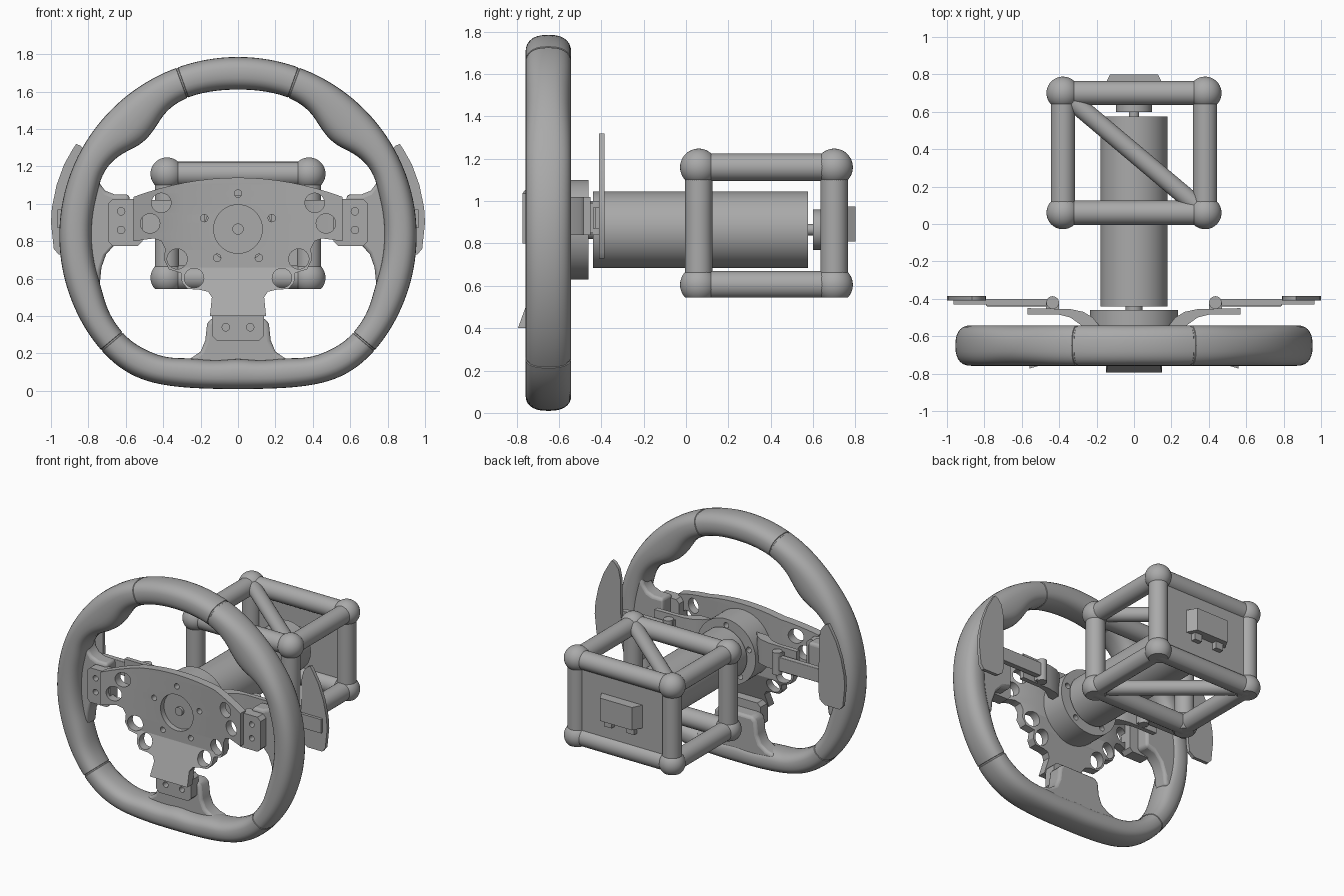
import bpy, bmesh, math
from mathutils import Vector, Matrix

cube = bpy.data.objects.get("Cube")
if cube:
    bpy.data.objects.remove(cube, do_unlink=True)

grey = bpy.data.materials.new("neutral grey")
grey.use_nodes = True
grey.diffuse_color = (0.4, 0.4, 0.4, 1)
grey.node_tree.nodes["Principled BSDF"].inputs["Base Color"].default_value = (0.4, 0.4, 0.4, 1)
parts = []
AXIS = 0.865          # height of the steering axis
SIDES = (("left", 1), ("right", -1))


def add(name, bm, bevel=0):
    bmesh.ops.recalc_face_normals(bm, faces=bm.faces[:])
    me = bpy.data.meshes.new(name)
    bm.to_mesh(me)
    bm.free()
    me.materials.clear()
    me.materials.append(grey)
    ob = bpy.data.objects.new(name, me)
    bpy.context.collection.objects.link(ob)
    parts.append(ob)
    if bevel:
        mod = ob.modifiers.new("bevel", 'BEVEL')
        mod.width, mod.segments, mod.limit_method = bevel, 3, 'ANGLE'
        mod.angle_limit = 0.7
    return ob


def rod(name, p, q, r, r2=None, seg=48, cut=None):
    p, q = Vector(p), Vector(q)
    bm = bmesh.new()
    turn = (q - p).to_track_quat('Z', 'Y').to_matrix().to_4x4()
    bmesh.ops.create_cone(bm, cap_ends=True, segments=seg, radius1=r, radius2=r2 or r,
                          depth=(q - p).length, matrix=Matrix.Translation((p + q) / 2) @ turn)
    return add(name, flat_cut(bm, cut))


def flat_cut(bm, z):
    # slice off everything below z and close the opening
    if z is not None:
        bmesh.ops.bisect_plane(bm, geom=bm.verts[:] + bm.edges[:] + bm.faces[:],
                               plane_co=(0, 0, z), plane_no=(0, 0, 1), clear_inner=True)
        bmesh.ops.holes_fill(bm, edges=[e for e in bm.edges if e.is_boundary])
    return bm


def box(name, lo, hi, bevel=0):
    bm = bmesh.new()
    bmesh.ops.create_cube(bm, size=1)
    for v in bm.verts:
        v.co = [(a + b) / 2 + c * (b - a) for a, b, c in zip(lo, hi, v.co)]
    return add(name, bm, bevel)


def circle(x, z, r, n=32):
    return [(x + r * math.cos(k * math.tau / n), z + r * math.sin(k * math.tau / n)) for k in range(n)]


def sheet(loops, y0, y1):
    # filled outline with holes in the xz plane, thickened from y0 to y1
    cu = bpy.data.curves.new("outline", 'CURVE')
    cu.dimensions, cu.fill_mode, cu.extrude = '2D', 'BOTH', (y1 - y0) / 2
    for loop in loops:
        sp = cu.splines.new('POLY')
        sp.points.add(len(loop) - 1)
        for pt, (x, z) in zip(sp.points, loop):
            pt.co = (x, z, 0, 1)
        sp.use_cyclic_u = True
    tmp = bpy.data.objects.new("outline", cu)
    bpy.context.collection.objects.link(tmp)
    me = bpy.data.meshes.new_from_object(tmp.evaluated_get(bpy.context.evaluated_depsgraph_get()))
    bm = bmesh.new()
    bm.from_mesh(me)
    bpy.data.objects.remove(tmp)
    bpy.data.curves.remove(cu)
    bpy.data.meshes.remove(me)
    bmesh.ops.remove_doubles(bm, verts=bm.verts[:], dist=1e-5)
    for v in bm.verts:
        v.co = (v.co.x, (y0 + y1) / 2 - v.co.z, v.co.y)
    return bm


def mirrored(half):
    return half + [(-x, z) for x, z in reversed(half) if x > 0]


# Rim: swept section between an outer and an inner radius, with shallow seam grooves
RIM_Z, RIM_Y = 0.83, -0.65
INNER = [(0, .78), (20, .787), (29, .772), (40, .712), (48, .712), (56, .768), (65, .797), (72, .785),
         (110, .78), (122, .805), (134, .806), (148, .763), (159, .70), (180, .655)]


def inner_raw(a):
    a = min(abs(a), 360 - abs(a))
    for (a0, r0), (a1, r1) in zip(INNER, INNER[1:]):
        if a <= a1:
            return r0 + (r1 - r0) * (a - a0) / (a1 - a0)
    return INNER[-1][1]


def inner(a):
    return sum(inner_raw(a + d) for d in range(-4, 5)) / 9


def outer(a):
    drop = -math.cos(math.radians(a))
    if drop <= 0.05:
        return 0.955
    return (0.955 ** -13 + (RIM_Z / drop) ** -13) ** (-1 / 13)


SEAMS = (20, 130, 230, 340)
angles = sorted(set(range(0, 360, 2)) | {s + d for s in SEAMS for d in (-.4, -.25, .25, .4)})
bm = bmesh.new()
rings = []
for a in angles:
    ro, ri = outer(a), inner(a)
    k = 0.96 if any(abs(a - s) < 0.3 for s in SEAMS) else 1
    sn, cs = math.sin(math.radians(a)), math.cos(math.radians(a))
    ring = []
    for j in range(28):
        c, s = math.cos(j * math.tau / 28), math.sin(j * math.tau / 28)
        c, s = (math.copysign(abs(t) ** 0.8, t) for t in (c, s))
        r = (ro + ri) / 2 + k * c * (ro - ri) / 2
        ring.append(bm.verts.new((r * sn, RIM_Y + k * s * 0.108, RIM_Z + r * cs)))
    rings.append(ring)
for i, ring in enumerate(rings):
    nxt = rings[(i + 1) % len(rings)]
    for j in range(28):
        m = (j + 1) % 28
        bm.faces.new((ring[j], ring[m], nxt[m], nxt[j]))
add("rim", bm)

# Lugs that carry the spokes inside the rim
side_lug = [(.58, 1.05), (.66, 1.05), (.71, 1.07), (.74, 1.11), (.75, 1.17), (.84, 1.17), (.84, .56),
            (.74, .56), (.73, .66), (.705, .73), (.66, .78), (.58, .8)]
for side, s in SIDES:
    add(side + "_rim_lug", sheet([[(s * x, z) for x, z in side_lug]], -.67, -.56), .02)
low_lug = [(.14, .39), (.165, .36), (.175, .27), (.2, .21), (.25, .175), (.31, .16), (.31, .08)]
add("lower_rim_lug", sheet([mirrored(low_lug)], -.67, -.555), .02)

# Spoke plate, bent forward toward its three ends
top = [(x * .07, 1.14 - .33 * (x * .07) ** 2) for x in range(9)]
half = top + [(.56, .8), (.45, .815), (.41, .8), (.39, .76), (.395, .7), (.37, .65), (.305, .63),
              (.3, .58), (.27, .545), (.2, .54), (.16, .53), (.14, .5), (.15, .4)]
holes = [circle(s * x, z, r) for s in (1, -1) for x, z, r in
         ((.41, 1.005, .052), (.47, .895, .052), (.325, .705, .054), (.235, .603, .052))]
bolt_spots = [(.19 * math.sin(k * math.tau / 5), AXIS + .19 * math.cos(k * math.tau / 5)) for k in range(5)]
bolt_holes = [circle(x, z, .02, 16) for x, z in bolt_spots]
bm = sheet([mirrored(half), circle(0, AXIS, .13, 48)] + holes + bolt_holes, -.70, -.64)
for co, no in (((.3, 0, 0), (1, 0, 0)), ((-.3, 0, 0), (1, 0, 0)), ((0, 0, .66), (0, 0, 1))):
    bmesh.ops.bisect_plane(bm, geom=bm.verts[:] + bm.edges[:] + bm.faces[:], plane_co=co, plane_no=no)
for v in bm.verts:
    v.co.y -= .28 * max(0, abs(v.co.x) - .3) + .36 * max(0, .66 - v.co.z)
add("spoke_plate", bm)


# Recessed bolt tabs at the spoke ends
def tab(name, x0, x1, z0, z1, spots):
    c = .025
    loop = [(x0 + c, z0), (x1 - c, z0), (x1, z0 + c), (x1, z1 - c), (x1 - c, z1), (x0 + c, z1),
            (x0, z1 - c), (x0, z0 + c)]
    add(name, sheet([loop] + [circle(x, z, .02, 16) for x, z in spots], -.735, -.65))


for side, s in SIDES:
    x0, x1 = sorted((s * .51, s * .695))
    tab(side + "_tab", x0, x1, .775, 1.025, [(s * .625, .96), (s * .625, .86)])
tab("lower_tab", -.14, .14, .27, .45, [(-.065, .34), (.065, .34)])

# Hub and shaft
add("hub", sheet([circle(0, AXIS, .235, 64)] + bolt_holes, -.66, -.46))
rod("hub_bolt", (0, -.68, AXIS), (0, -.5, AXIS), .03, seg=24)
rod("front_shaft", (0, -.5, AXIS), (0, -.42, AXIS), .045)

# Motor with rear shaft and flange
rod("motor", (0, -.44, AXIS), (0, .575, AXIS), .18, seg=64)
rod("rear_shaft", (0, .55, AXIS), (0, .62, AXIS), .028, seg=24)
rod("rear_flange", (0, .6, AXIS), (0, .71, AXIS), .095)

# Shift paddles with arms, pivots and brackets
blade = [(.865, 1.32), (.885, 1.29), (.93, 1.21), (.97, 1.1), (.995, .98), (1, .9), (.985, .76), (.96, .73),
         (.84, .73), (.8, .76), (.79, .82), (.795, 1.2), (.81, 1.27), (.84, 1.31)]
web = [(.18, -.55), (.22, -.5), (.27, -.47), (.34, -.455), (.57, -.45), (.57, -.485), (.4, -.485),
       (.34, -.5), (.27, -.55)]
for side, s in SIDES:
    add(side + "_paddle", sheet([[(s * x, z) for x, z in blade]], -.41, -.385))
    x0, x1 = sorted((s * .43, s * .79))
    box(side + "_paddle_arm", (x0, -.44, .87), (x1, -.40, .97), .004)
    x0, x1 = sorted((s * .7, s * .965))
    box(side + "_paddle_rest", (x0, -.43, .87), (x1, -.405, .97))
    rod(side + "_pivot", (s * .435, -.42, .84), (s * .435, -.42, 1.0), .034, seg=24)
    x0, x1 = sorted((s * .4, s * .47))
    box(side + "_pivot_block", (x0, -.47, .85), (x1, -.42, .99))
    bm = bmesh.new()
    face = bm.faces.new([bm.verts.new((s * x, y, .84)) for x, y in web])
    grown = bmesh.ops.extrude_face_region(bm, geom=[face])
    for v in grown["geom"]:
        if isinstance(v, bmesh.types.BMVert):
            v.co.z = 1.02
    add(side + "_bracket", bm)

# Tube frame with ball corners, flat on the underside
X, Y0, Y1, LOW, HIGH, FLOOR = .38, .06, .70, .605, 1.16, .545
for level, z, cut in (("upper", HIGH, None), ("lower", LOW, FLOOR)):
    for side, s in SIDES:
        for end, y in (("front", Y0), ("rear", Y1)):
            bm = bmesh.new()
            bmesh.ops.create_uvsphere(bm, u_segments=40, v_segments=24, radius=.088,
                                      matrix=Matrix.Translation((s * X, y, z)))
            add(f"{level}_{end}_{side}_ball", flat_cut(bm, cut))
        rod(f"{level}_{side}_tube", (s * X, Y0, z), (s * X, Y1, z), .065, cut=cut)
    for end, y in (("front", Y0), ("rear", Y1)):
        rod(f"{level}_{end}_tube", (-X, y, z), (X, y, z), .065, cut=cut)
    rod(level + "_diagonal_tube", (-X, Y1, z), (X, Y0, z), .05, cut=cut)
for side, s in SIDES:
    for end, y in (("front", Y0), ("rear", Y1)):
        rod(f"{end}_{side}_post", (s * X, y, LOW), (s * X, y, HIGH), .065)

# Rear panel with a tapered connector housing and two plugs
box("rear_panel", (-X, .69, LOW), (X, .73, HIGH))
housing = box("connector_housing", (-.17, .72, .81), (.17, .80, .975))
for v in housing.data.vertices:
    if v.co.y > .75:
        v.co.x *= .75
for side, s in SIDES:
    box(side + "_plug", (s * .09 - .03, .72, .76), (s * .09 + .03, .765, .82))

# Smooth shading with crisp edges
bpy.ops.object.select_all(action='DESELECT')
for ob in parts:
    ob.select_set(True)
bpy.context.view_layer.objects.active = parts[0]
bpy.ops.object.shade_smooth_by_angle(angle=0.6)
